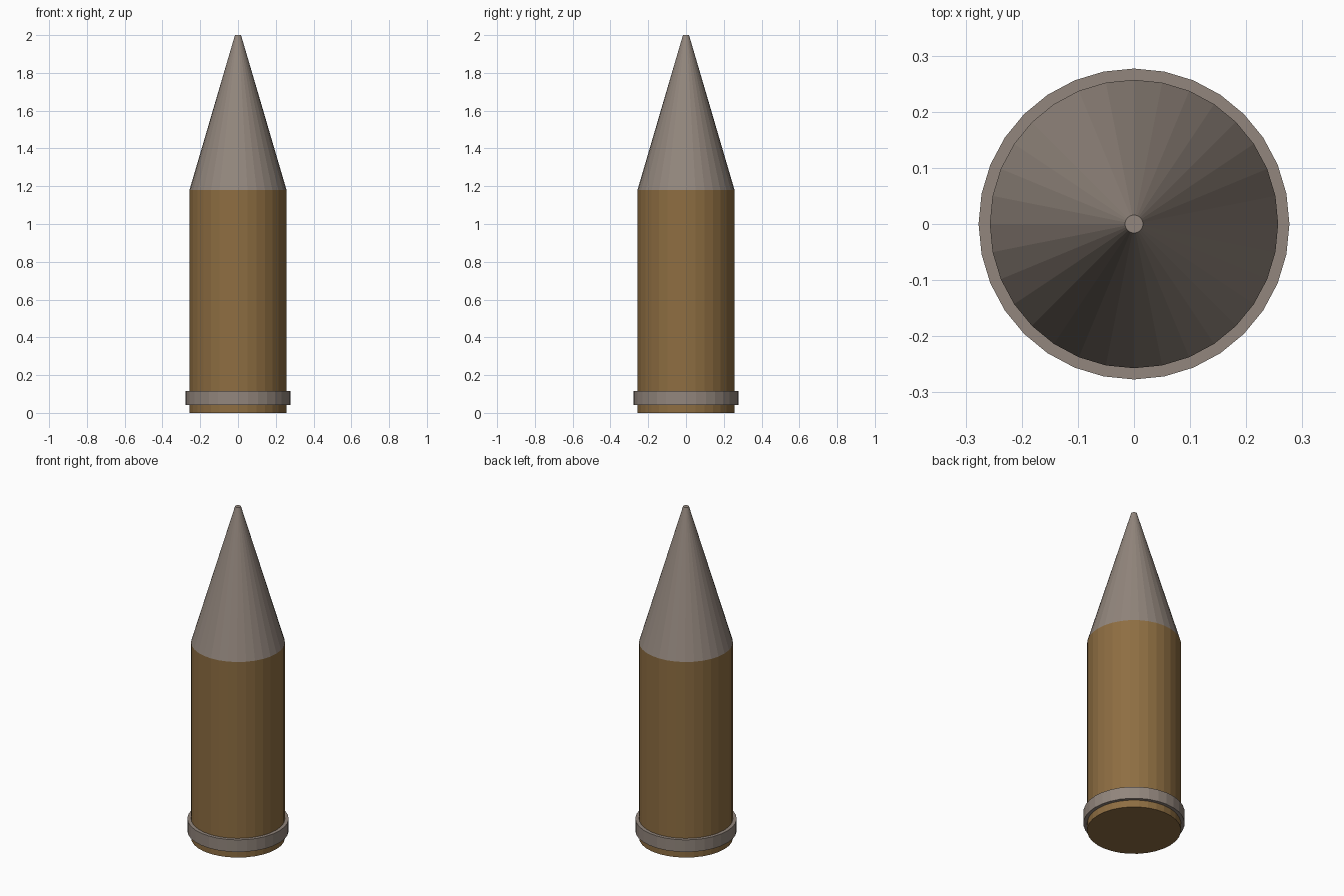
import bpy, bmesh, math

if "Cube" in bpy.data.objects:
    bpy.data.objects.remove(bpy.data.objects["Cube"])

SIDES = 32

def material(name, rgb):
    m = bpy.data.materials.new(name)
    m.diffuse_color = (*rgb, 1)
    m.use_nodes = True
    m.node_tree.nodes["Principled BSDF"].inputs["Base Color"].default_value = m.diffuse_color
    return m

brass = material("brass brown", (0.27, 0.155, 0.054))
steel = material("warm grey", (0.29, 0.24, 0.205))

def frustum(name, r_low, r_high, z_low, z_high, mat):
    """Closed, flat-faced round part between two heights."""
    bm = bmesh.new()
    rings = [[bm.verts.new((r * math.cos(2 * math.pi * i / SIDES),
                            r * math.sin(2 * math.pi * i / SIDES), z))
              for i in range(SIDES)]
             for r, z in ((r_low, z_low), (r_high, z_high))]
    low, high = rings
    for i in range(SIDES):
        j = (i + 1) % SIDES
        bm.faces.new((low[i], low[j], high[j], high[i]))
    bm.faces.new(low[::-1])
    bm.faces.new(high)
    mesh = bpy.data.meshes.new(name)
    bm.to_mesh(mesh)
    bm.free()
    mesh.materials.append(mat)
    ob = bpy.data.objects.new(name, mesh)
    bpy.context.collection.objects.link(ob)
    return ob

# Cylindrical case, pointed tip and the band near the base
frustum("case", 0.257, 0.257, 0.0, 1.18, brass)
frustum("tip", 0.257, 0.016, 1.18, 2.0, steel)
frustum("base_band", 0.277, 0.277, 0.043, 0.116, steel)
